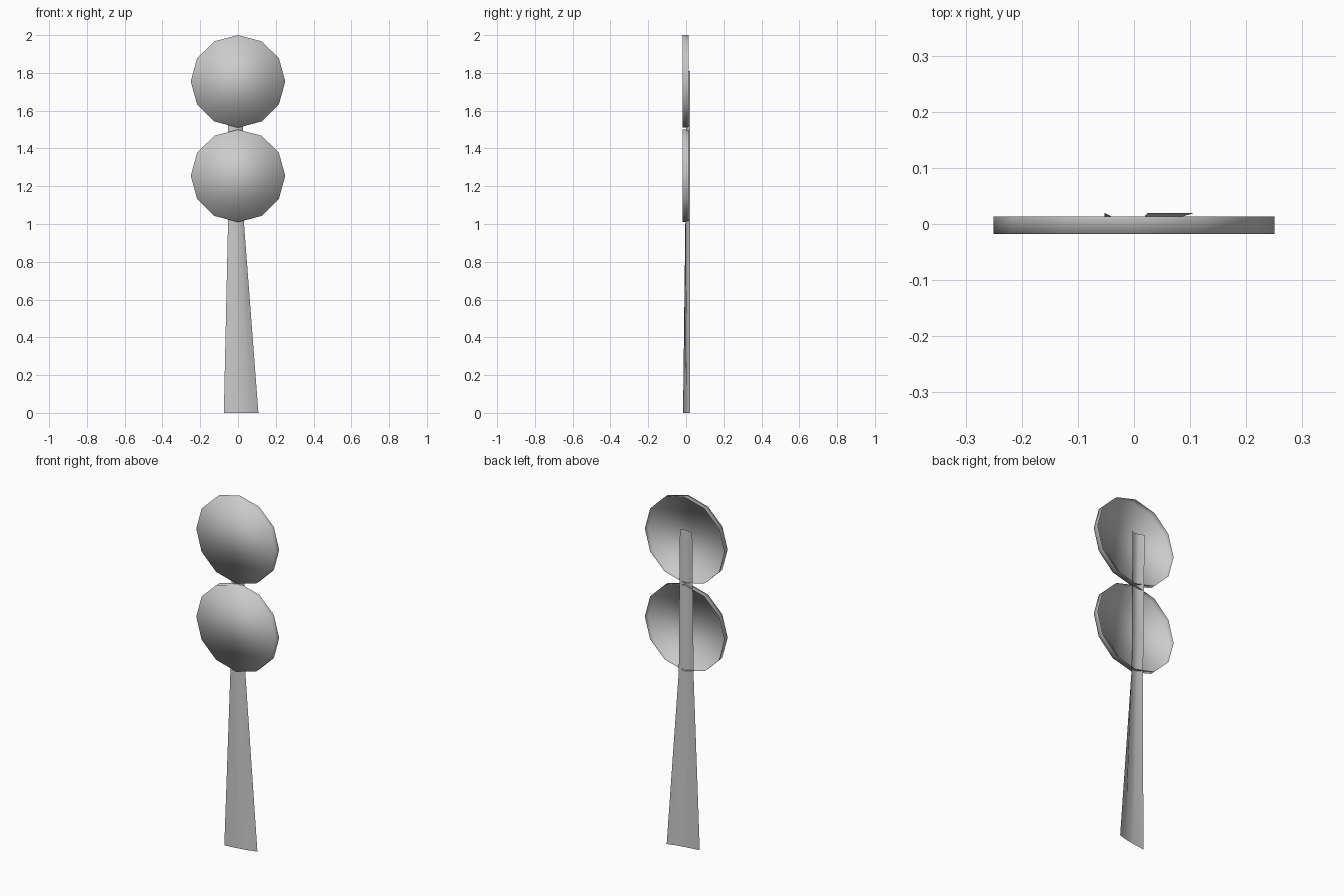
import bpy, bmesh
from math import sin, cos, pi

cube = bpy.data.objects.get("Cube")
if cube:
    bpy.data.objects.remove(cube, do_unlink=True)

grey = bpy.data.materials.new("plain_grey")
grey.use_nodes = True
grey.diffuse_color = (0.6, 0.6, 0.6, 1)
grey.node_tree.nodes["Principled BSDF"].inputs["Base Color"].default_value = (0.6, 0.6, 0.6, 1)


def finish(name, bm):
    """Turn a bmesh into a smooth-shaded grey object."""
    for face in bm.faces:
        face.smooth = True
    mesh = bpy.data.meshes.new(name)
    bm.to_mesh(mesh)
    bm.free()
    mesh.materials.append(grey)
    bpy.context.collection.objects.link(bpy.data.objects.new(name, mesh))


def bridge(bm, a, b, closed=False):
    """Join two rows of vertices with quads."""
    for i in range(len(a) if closed else len(a) - 1):
        j = (i + 1) % len(a)
        bm.faces.new((a[i], a[j], b[j], b[i]))


# Reflector dishes: twelve-sided front plate with a short rim, open at the back
def dish(name, z, radius=0.25, front=-0.018, back=0.013, sides=12):
    bm = bmesh.new()
    rings = [[bm.verts.new((radius * cos(2 * pi * i / sides), y,
                            z + 0.98 * radius * sin(2 * pi * i / sides)))
              for i in range(sides)] for y in (front, back)]
    bm.faces.new(rings[0])
    bridge(bm, rings[1], rings[0], closed=True)
    finish(name, bm)


dish("upper_dish", 1.755)
dish("lower_dish", 1.255)

# Post: thin curved sheet, channel-shaped at the top and flaring at the foot
foot = [(-0.075, -0.016), (0.0, -0.006), (0.06, 0.005), (0.108, 0.02)]
neck = [(-0.053, 0.008), (-0.025, -0.004), (0.01, -0.002), (0.032, 0.02)]
head = [(-0.053, 0.02), (-0.025, 0.006), (0.01, 0.004), (0.025, 0.02)]
bm = bmesh.new()
rows = [[bm.verts.new((x, y, z)) for x, y in section]
        for z, section in ((0, foot), (1.0, neck), (1.81, head))]
for low, high in zip(rows, rows[1:]):
    bridge(bm, low, high)
finish("post", bm)
